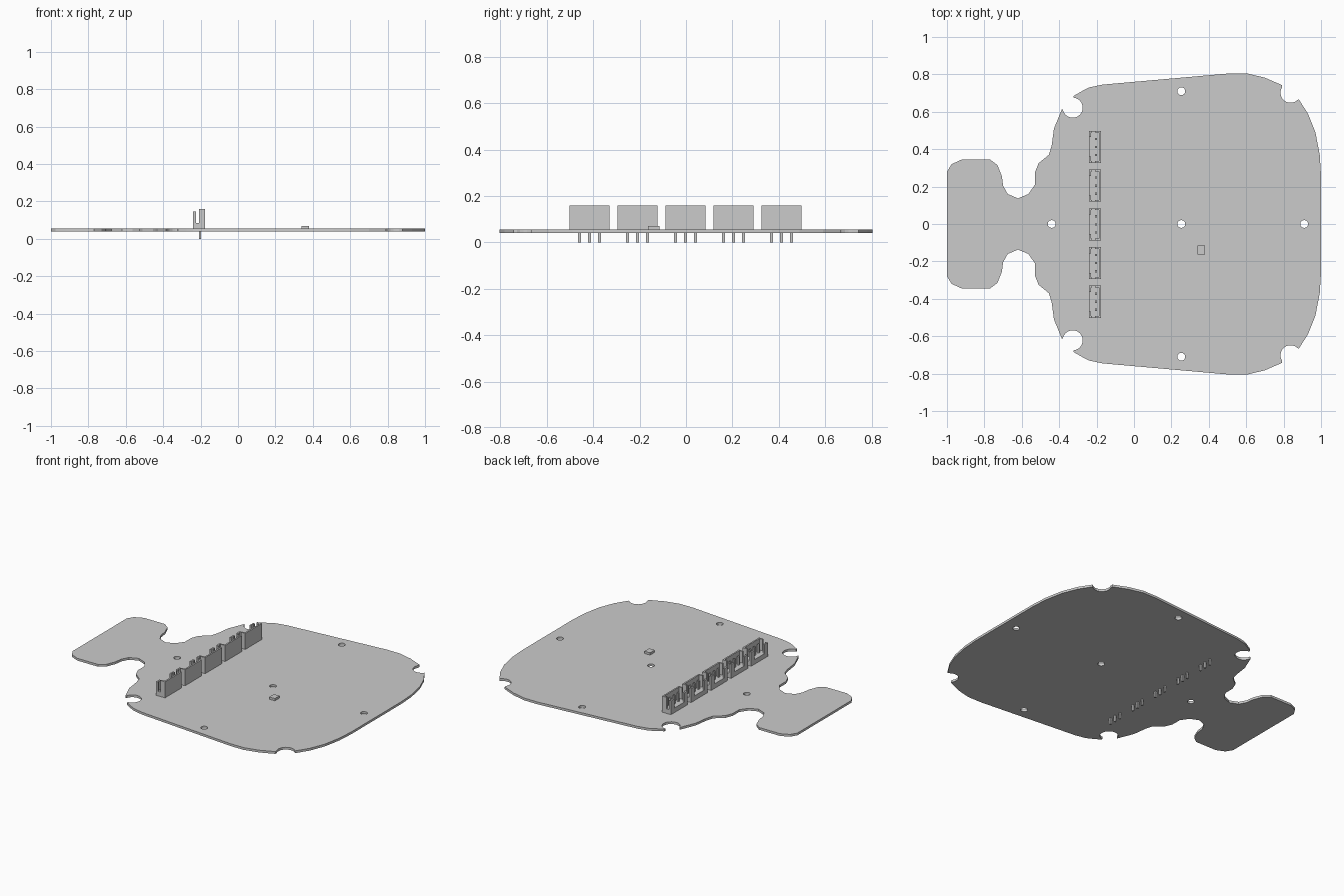
import bpy
import math

cube = bpy.data.objects.get("Cube")
if cube:
    bpy.data.objects.remove(cube, do_unlink=True)

# Single plain grey
grey = bpy.data.materials.new("plain grey")
grey.use_nodes = True
COLOUR = (0.6, 0.6, 0.6, 1)
grey.diffuse_color = COLOUR
grey.node_tree.nodes["Principled BSDF"].inputs["Base Color"].default_value = COLOUR

BOTTOM, TOP = 0.04, 0.055


def link(name, mesh):
    mesh.materials.clear()
    mesh.materials.append(grey)
    mesh.shade_flat()
    obj = bpy.data.objects.new(name, mesh)
    bpy.context.collection.objects.link(obj)
    return obj


def boxes(name, ranges):
    """One mesh made of boxes given as (x0, x1, y0, y1, z0, z1)."""
    verts, faces = [], []
    for x0, x1, y0, y1, z0, z1 in ranges:
        n = len(verts)
        verts += [(x, y, z) for z in (z0, z1)
                  for x, y in ((x0, y0), (x1, y0), (x1, y1), (x0, y1))]
        faces += [(n + 3, n + 2, n + 1, n), (n + 4, n + 5, n + 6, n + 7)]
        for i in range(4):
            j = (i + 1) % 4
            faces.append((n + i, n + j, n + j + 4, n + i + 4))
    mesh = bpy.data.meshes.new(name)
    mesh.from_pydata(verts, [], faces)
    return link(name, mesh)


def arc(cx, cy, r, start, end, steps):
    return [(cx + r * math.cos(math.radians(start + (end - start) * i / steps)),
             cy + r * math.sin(math.radians(start + (end - start) * i / steps)))
            for i in range(steps + 1)]


# Board outline: upper half from the tab to the wide end, then mirrored
half = [(-1, 0.28), (-0.975, 0.32), (-0.92, 0.345), (-0.77, 0.345), (-0.73, 0.315),
        (-0.706, 0.255), (-0.70, 0.205), (-0.675, 0.16), (-0.62, 0.137),
        (-0.565, 0.16), (-0.53, 0.21), (-0.53, 0.275), (-0.51, 0.325),
        (-0.455, 0.37), (-0.44, 0.42), (-0.428, 0.51), (-0.386, 0.612)]
half += arc(-0.328, 0.622, 0.054, 190, 445, 14)
half += [(-0.322, 0.685), (-0.275, 0.712), (-0.24, 0.73), (-0.17, 0.745),
         (0.51, 0.805), (0.605, 0.805), (0.70, 0.782), (0.79, 0.743)]
half += arc(0.837, 0.702, 0.054, 150, 312, 10)
half += [(0.88, 0.668), (0.93, 0.59), (0.97, 0.49), (0.993, 0.37), (1, 0.26)]
outline = half + [(x, -y) for x, y in reversed(half)]

# Board: filled flat curve with round mounting holes
curve = bpy.data.curves.new("board_profile", "CURVE")
curve.dimensions = "2D"
curve.fill_mode = "BOTH"
curve.extrude = (TOP - BOTTOM) / 2
holes = [(0.253, 0.71), (0.253, -0.71), (0.253, 0), (-0.44, 0), (0.91, 0)]
for loop in [outline] + [arc(x, y, 0.021, 0, 360, 16)[:-1] for x, y in holes]:
    spline = curve.splines.new("POLY")
    spline.points.add(len(loop) - 1)
    for point, (x, y) in zip(spline.points, loop):
        point.co = (x, y, 0, 1)
    spline.use_cyclic_u = True
profile = bpy.data.objects.new("board_profile", curve)
bpy.context.collection.objects.link(profile)
bpy.context.view_layer.update()
depsgraph = bpy.context.evaluated_depsgraph_get()
mesh = bpy.data.meshes.new_from_object(profile.evaluated_get(depsgraph))
bpy.data.objects.remove(profile, do_unlink=True)
board = link("board", mesh)
board.location.z = (TOP + BOTTOM) / 2

# Five three-pin headers, open towards the tab
X0, X1, STEP = -0.24, -0.176, -0.208
HIGH, LOW, SILL = 0.16, 0.145, 0.085
for k in range(-2, 3):
    c = k * 0.207 - 0.002
    y0, y1 = c - 0.086, c + 0.086
    shell = [(X0, X1, y0, y1, TOP, SILL),
             (X1 - 0.01, X1, y0, y1, SILL, HIGH)]
    for a, b, post in ((y0, y0 + 0.01, y0 + 0.034), (y1 - 0.01, y1, y1 - 0.034)):
        shell.append((STEP, X1 - 0.01, a, b, SILL, HIGH))
        shell.append((X0, -0.225, a, b, SILL, LOW))
        inner = (b, post) if post > b else (post, a)
        shell.append((X0, X0 + 0.01, *inner, SILL, LOW))
    boxes(f"header_shell_{k + 3}", shell)
    boxes(f"header_pins_{k + 3}",
          [(-0.209, -0.197, c + d - 0.006, c + d + 0.006, z0, z1)
           for d in (-0.043, 0, 0.043) for z0, z1 in ((0, BOTTOM), (SILL, 0.14))])

# Small surface-mounted chip
boxes("chip", [(0.34, 0.38, -0.163, -0.115, TOP, 0.07)])
